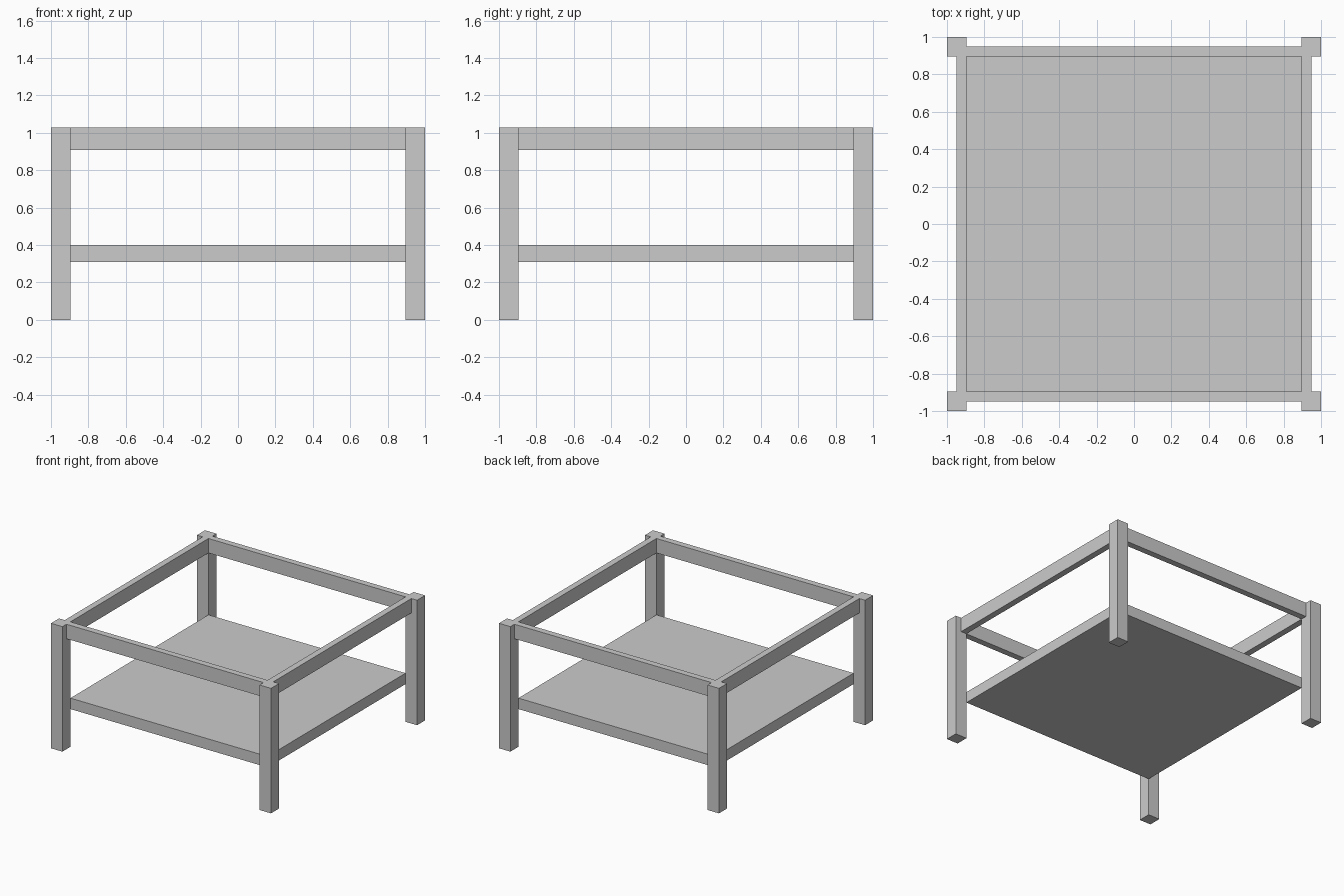
import bpy

if "Cube" in bpy.data.objects:
    bpy.data.objects.remove(bpy.data.objects["Cube"])

HEIGHT = 1.027   # overall height
INNER = 0.896    # inner face of legs and rails
RAIL_OUT = 0.948 # outer face of rails


def box(name, lo, hi):
    bpy.ops.mesh.primitive_cube_add(size=1, location=[(a + b) / 2 for a, b in zip(lo, hi)])
    ob = bpy.context.object
    ob.name = name
    ob.scale = [b - a for a, b in zip(lo, hi)]
    bpy.ops.object.transform_apply(location=False, rotation=False, scale=True)
    return ob


def span(side, a, b):
    return sorted((side * a, side * b))


# Four square corner legs
for sx, xn in ((-1, "left"), (1, "right")):
    for sy, yn in ((-1, "front"), (1, "back")):
        x, y = span(sx, INNER, 1), span(sy, INNER, 1)
        box(f"{yn}_{xn}_leg", (x[0], y[0], 0), (x[1], y[1], HEIGHT))

# Top rails between the legs
for s, xn, yn in ((-1, "left", "front"), (1, "right", "back")):
    r = span(s, INNER, RAIL_OUT)
    box(f"{yn}_rail", (-INNER, r[0], 0.908), (INNER, r[1], HEIGHT))
    box(f"{xn}_rail", (r[0], -INNER, 0.908), (r[1], INNER, HEIGHT))

# Thick lower shelf
box("lower_shelf", (-INNER, -INNER, 0.31), (INNER, INNER, 0.40))
